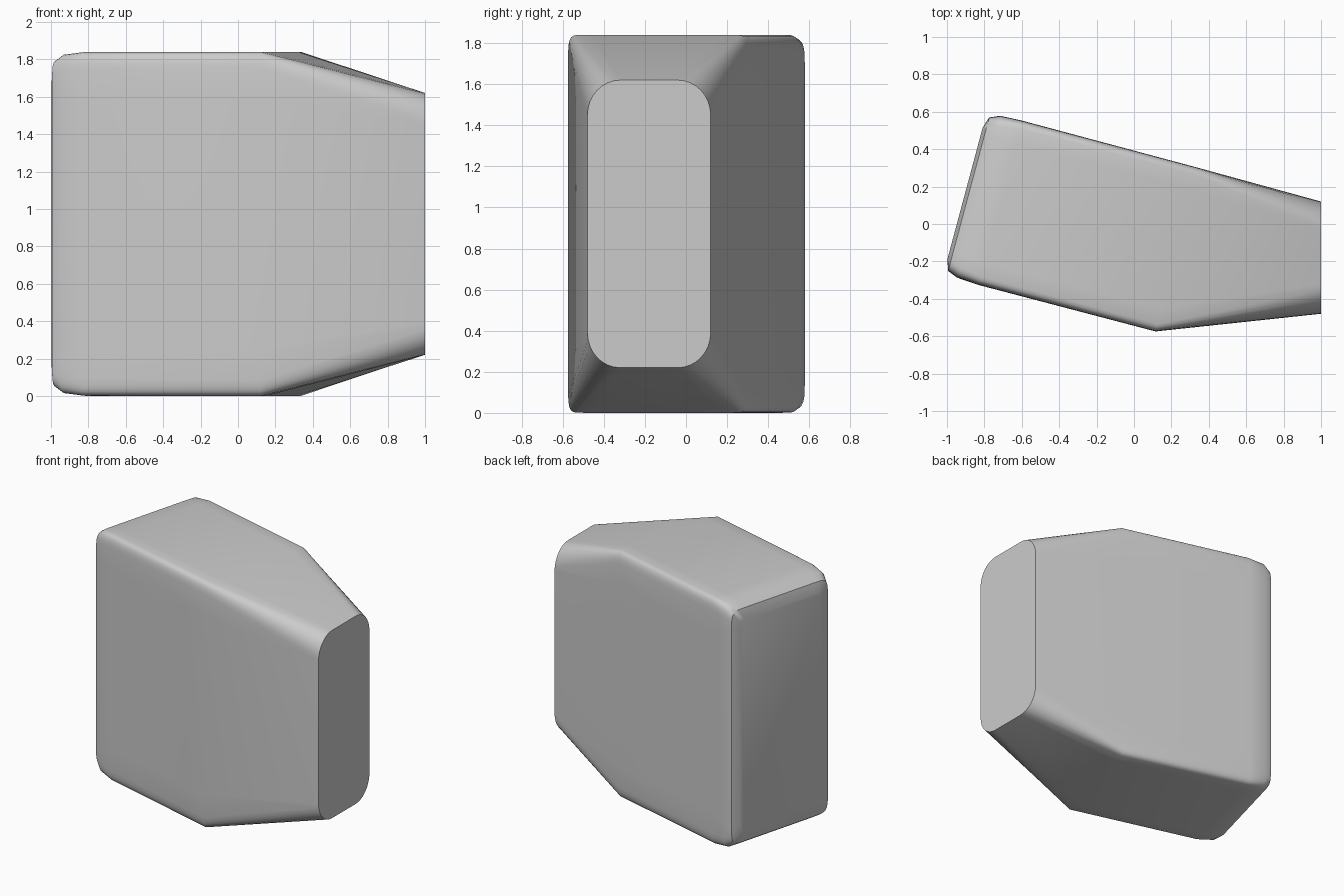
import bpy, bmesh, math

old = bpy.data.objects.get("Cube")
if old:
    bpy.data.objects.remove(old, do_unlink=True)

TILT = math.radians(15)
MID_Z = 0.92
STEPS = 8


def paint(name, rgb):
    mat = bpy.data.materials.new(name)
    mat.use_nodes = True
    mat.diffuse_color = (*rgb, 1)
    node = next(n for n in mat.node_tree.nodes if n.type == 'BSDF_PRINCIPLED')
    node.inputs["Base Color"].default_value = (*rgb, 1)
    return mat


def section(lo, hi, half_h, rx, rz, power):
    """Rounded outline (across, height) with softened corners."""
    centre, half_w = (lo + hi) / 2, (hi - lo) / 2
    points = []
    for sx, sz in ((1, 1), (-1, 1), (-1, -1), (1, -1)):
        corner = []
        for i in range(STEPS + 1):
            a = math.pi / 2 * i / STEPS
            c = max(math.cos(a), 0) ** (2 / power)
            s = max(math.sin(a), 0) ** (2 / power)
            corner.append((centre + sx * (half_w - rx + rx * c),
                           MID_Z + sz * (half_h - rz + rz * s)))
        points += corner if sx * sz > 0 else corner[::-1]
    return points


def tilted(along, outline):
    """Place an outline square to the turned body axis."""
    c, s = math.cos(TILT), math.sin(TILT)
    return [(c * along + s * t, -s * along + c * t, z) for t, z in outline]


# Rounded closed end, straight body, then a taper to the flat end
rings = [
    tilted(-0.915, section(-0.44, 0.29, 0.80, 0.08, 0.10, 3)),
    tilted(-0.895, section(-0.50, 0.35, 0.87, 0.10, 0.14, 4)),
    tilted(-0.84, section(-0.522, 0.374, 0.906, 0.12, 0.18, 5)),
    tilted(-0.72, section(-0.53, 0.379, 0.92, 0.12, 0.25, 7)),
    tilted(0.26, section(-0.525, 0.379, 0.92, 0.12, 0.25, 8)),
    [(1, y, z) for y, z in section(-0.48, 0.12, 0.70, 0.16, 0.17, 2)],
]

bm = bmesh.new()
loops = [[bm.verts.new(p) for p in ring] for ring in rings]
count = len(loops[0])
for a, b in zip(loops, loops[1:]):
    for i in range(count):
        j = (i + 1) % count
        bm.faces.new((a[i], a[j], b[j], b[i]))
bm.faces.new(loops[0])
bm.faces.new(loops[-1])
bmesh.ops.recalc_face_normals(bm, faces=bm.faces)

mesh = bpy.data.meshes.new("tapered_block")
bm.to_mesh(mesh)
bm.free()
mesh.materials.append(paint("light_grey", (0.6, 0.6, 0.6)))
block = bpy.data.objects.new("tapered_block", mesh)
bpy.context.collection.objects.link(block)

# Soft body with a crisp rim round the flat end
bpy.context.view_layer.objects.active = block
block.select_set(True)
bpy.ops.object.shade_smooth_by_angle(angle=math.radians(40))
